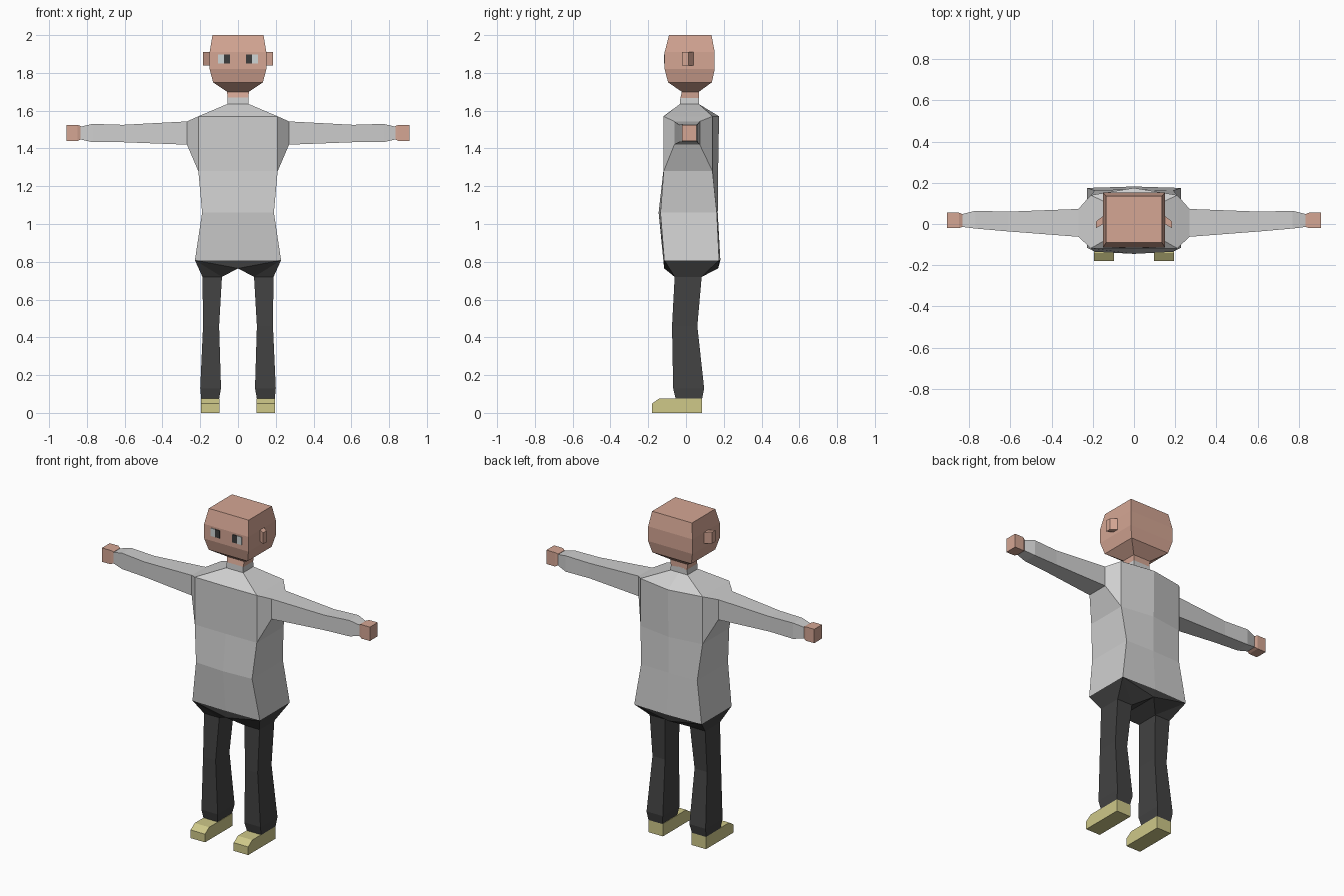
import bpy
import bmesh

if "Cube" in bpy.data.objects:
    bpy.data.objects.remove(bpy.data.objects["Cube"])


def material(name, rgb):
    m = bpy.data.materials.new(name)
    m.diffuse_color = (*rgb, 1)
    m.use_nodes = True
    m.node_tree.nodes["Principled BSDF"].inputs["Base Color"].default_value = m.diffuse_color
    return m


SKIN = material("skin", (0.66, 0.38, 0.295))
SHIRT = material("light grey cloth", (0.62, 0.62, 0.62))
PANTS = material("black cloth", (0.055, 0.055, 0.055))
SHOE = material("tan leather", (0.62, 0.58, 0.25))
WHITE = material("eye white", (0.62, 0.66, 0.66))
DARK = material("pupil dark", (0.045, 0.045, 0.045))


def finish(name, bm, mat, mirror):
    bmesh.ops.remove_doubles(bm, verts=bm.verts, dist=0.0005)
    bmesh.ops.recalc_face_normals(bm, faces=bm.faces)
    me = bpy.data.meshes.new(name)
    bm.to_mesh(me)
    bm.free()
    me.materials.append(mat)
    ob = bpy.data.objects.new(name, me)
    bpy.context.collection.objects.link(ob)
    if mirror:
        ob.modifiers.new("mirror", "MIRROR")
    return ob


def add_loft(bm, rings, cap_start=True, cap_end=True, skip=()):
    """Bridge equal-sized rings; skip holds (ring, side) pairs left open."""
    vs = [[bm.verts.new(p) for p in r] for r in rings]
    n = len(vs[0])
    for i in range(len(vs) - 1):
        for j in range(n):
            if (i, j) not in skip:
                k = (j + 1) % n
                bm.faces.new((vs[i][j], vs[i][k], vs[i + 1][k], vs[i + 1][j]))
    if cap_start:
        bm.faces.new(vs[0])
    if cap_end:
        bm.faces.new(vs[-1])


def loft(name, rings, mat, mirror=False, **kw):
    bm = bmesh.new()
    add_loft(bm, rings, **kw)
    return finish(name, bm, mat, mirror)


def ring_z(z, x0, x1, y0, y1):
    return [(x0, y0, z), (x1, y0, z), (x1, y1, z), (x0, y1, z)]


def ring_x(x, y0, y1, z0, z1):
    return [(x, y0, z0), (x, y1, z0), (x, y1, z1), (x, y0, z1)]


# Head and neck: (z, half width, front y, back y)
head = [(2.0, .135, -.09, .135), (1.91, .15, -.113, .152),
        (1.82, .15, -.113, .152), (1.75, .132, -.095, .137),
        (1.70, .058, -.022, .068), (1.665, .055, -.03, .068)]
loft("head", [ring_z(z, -w, w, f, b) for z, w, f, b in head], SKIN, cap_end=False)

# Ears
loft("ears", [ring_x(.148, .0, .04, 1.84, 1.91),
              ring_x(.185, -.02, .012, 1.84, 1.91)], SKIN, True)

# Eyes: thin plates on the face
for name, x0, x1, mat in (("pupils", .042, .074, DARK), ("eye_whites", .074, .106, WHITE)):
    loft(name, [ring_z(z, x0, x1, -.117, -.111) for z in (1.85, 1.898)], mat, True)

# Shirt body: (z, half width, front corner, front middle, back corner, back middle)
body = [(1.67, .055, -.03, -.03, .068, .068),
        (1.635, .057, -.032, -.032, .068, .068),
        (1.57, .21, -.118, -.12, .14, .175),
        (1.28, .21, -.118, -.12, .14, .17),
        (1.06, .19, -.135, -.145, .163, .168),
        (.808, .228, -.115, -.12, .175, .182)]
loft("shirt_body",
     [[(-w, fc, z), (0, fm, z), (w, fc, z), (w, bc, z), (0, bm_, z), (-w, bc, z)]
      for z, w, fc, fm, bc, bm_ in body],
     SHIRT, cap_start=False, cap_end=False, skip={(2, 2), (2, 5)})

# Sleeves: start on the open shoulder side of the shirt
sleeve = [(.21, -.118, .14, 1.28, 1.57), (.27, -.062, .073, 1.42, 1.543),
          (.61, -.036, .06, 1.433, 1.525), (.77, -.022, .064, 1.433, 1.53),
          (.835, -.014, .048, 1.448, 1.515)]
loft("sleeves", [ring_x(*r) for r in sleeve], SHIRT, True, cap_start=False)

# Hands
hand = [(.832, -.014, .048, 1.448, 1.518), (.85, -.02, .055, 1.44, 1.525),
        (.907, -.02, .055, 1.44, 1.525)]
loft("hands", [ring_x(*r) for r in hand], SKIN, True)

# Trousers: one leg and half of the hips, mirrored
bm = bmesh.new()
legs = [(.72, .085, .188, -.06, .083), (.46, .1, .185, -.074, .06),
        (.13, .09, .2, -.068, .096), (.075, .1, .195, -.055, .085)]
add_loft(bm, [ring_z(*r) for r in legs], cap_start=False)
in_f, out_f, out_b, in_b = ring_z(*legs[0])
waist = {-1: (.228, -.115, .808), 1: (.228, .175, .808)}
mid = {-1: (0, -.12, .808), 1: (0, .182, .808)}
crotch = {-1: (0, -.116, .765), 1: (0, .17, .765)}
patches = [(waist[-1], waist[1], out_b, out_f), (in_f, in_b, crotch[1], crotch[-1])]
for s, outer, inner in ((-1, out_f, in_f), (1, out_b, in_b)):
    patches += [(waist[s], outer, inner), (waist[s], inner, crotch[s]),
                (waist[s], crotch[s], mid[s])]
for p in patches:
    bm.faces.new([bm.verts.new(c) for c in p])
finish("trousers", bm, PANTS, True)

# Shoes: side profile with a sloped toe, swept across the width
profile = [(-.18, 0), (.085, 0), (.085, .077), (-.14, .077), (-.18, .05)]
loft("shoes", [[(x, y, z) for y, z in profile] for x in (.097, .195)], SHOE, True)
